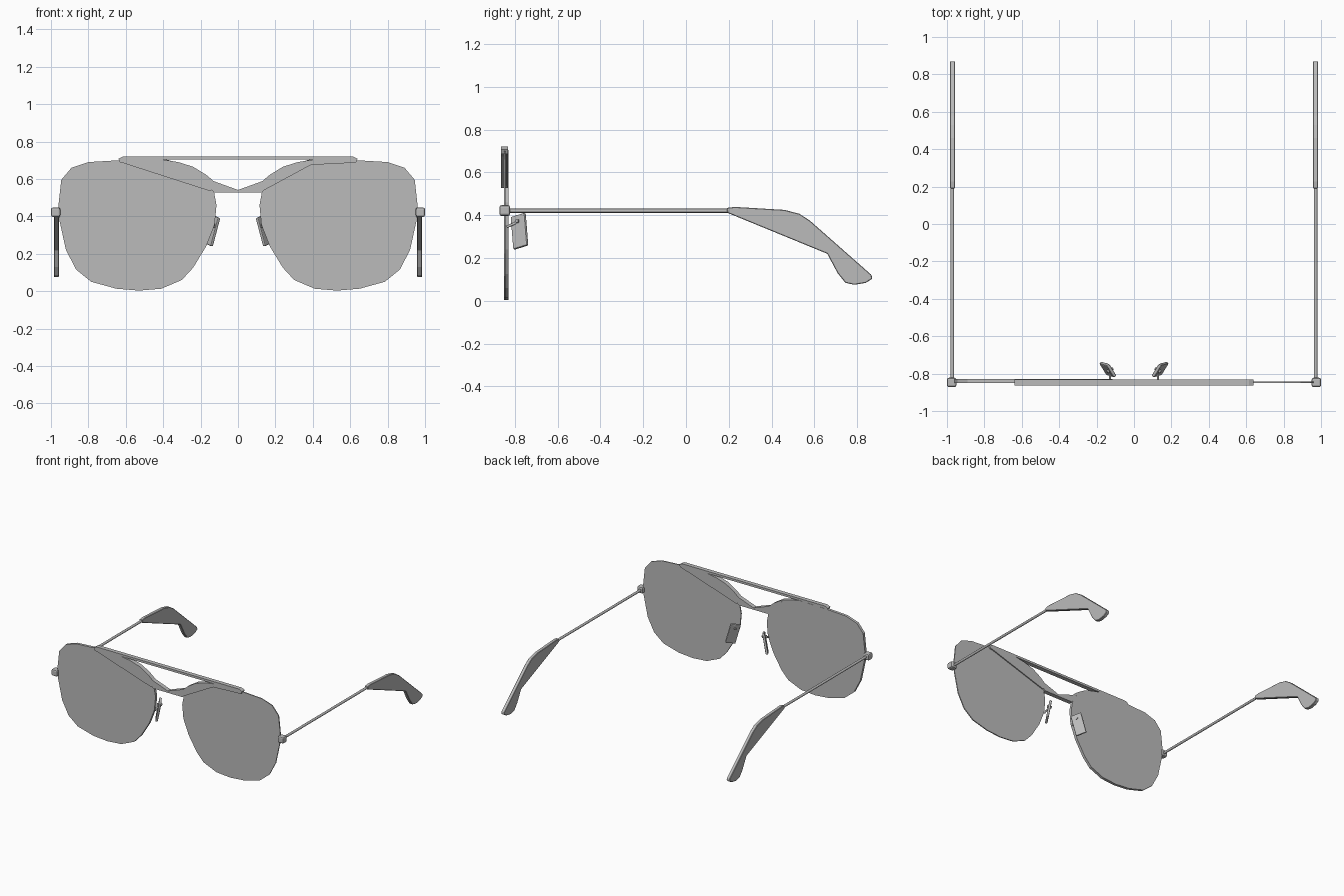
import bpy, bmesh
from mathutils import Matrix, Vector

cube = bpy.data.objects.get("Cube")
if cube:
    bpy.data.objects.remove(cube, do_unlink=True)

grey = bpy.data.materials.new("grey")
grey.use_nodes = True
colour = (0.5, 0.5, 0.5, 1)
grey.diffuse_color = colour
grey.node_tree.nodes["Principled BSDF"].inputs["Base Color"].default_value = colour


def finish(name, bm):
    bmesh.ops.recalc_face_normals(bm, faces=bm.faces)
    mesh = bpy.data.meshes.new(name)
    bm.to_mesh(mesh)
    bm.free()
    mesh.materials.append(grey)
    obj = bpy.data.objects.new(name, mesh)
    bpy.context.collection.objects.link(obj)
    return obj


def bevel(obj, width, segments=2):
    mod = obj.modifiers.new("soft_edges", "BEVEL")
    mod.width = width
    mod.segments = segments


def prism(name, points, push, inset=0, keep_ring=False, open_seam=False):
    """Extrude a closed outline by push; optionally shrink it or keep only its border."""
    bm = bmesh.new()
    face = bm.faces.new([bm.verts.new(p) for p in points])
    bm.normal_update()
    if inset:
        border = bmesh.ops.inset_region(bm, faces=[face], thickness=inset, use_even_offset=True)["faces"]
        bmesh.ops.delete(bm, geom=[face] if keep_ring else border, context="FACES")
    made = bmesh.ops.extrude_face_region(bm, geom=bm.faces[:], use_keep_orig=True)["geom"]
    bmesh.ops.translate(bm, verts=[v for v in made if isinstance(v, bmesh.types.BMVert)], vec=push)
    if open_seam:
        seam = [f for f in bm.faces if all(abs(v.co.x) < 1e-5 for v in f.verts)]
        bmesh.ops.delete(bm, geom=seam, context="FACES")
    return finish(name, bm)


def front_plate(name, outline, y0, y1, s=1, **options):
    return prism(name, [(s * x, y0, z) for x, z in outline], (0, y1 - y0, 0), **options)


def box(name, matrix, soft):
    bm = bmesh.new()
    bmesh.ops.create_cube(bm, size=1, matrix=matrix)
    obj = finish(name, bm)
    bevel(obj, soft)
    return obj


def rod(name, a, b, radius):
    a, b = Vector(a), Vector(b)
    bm = bmesh.new()
    turn = (b - a).to_track_quat("Z", "Y").to_matrix().to_4x4()
    bmesh.ops.create_cone(bm, cap_ends=True, segments=12, radius1=radius, radius2=radius,
                          depth=(b - a).length, matrix=Matrix.Translation((a + b) / 2) @ turn)
    obj = finish(name, bm)
    for p in obj.data.polygons:
        p.use_smooth = len(p.vertices) == 4


# Outlines: rim and brow as (x, z), temple tip as (y, z)
rim = [(.63, .70), (.80, .69), (.89, .66), (.945, .595), (.96, .46), (.955, .38), (.92, .22),
       (.865, .115), (.785, .05), (.65, .013), (.53, .003), (.41, .013), (.30, .06), (.24, .125),
       (.17, .24), (.125, .355), (.115, .46), (.13, .54), (.17, .605), (.275, .675), (.39, .705)]
brow = [(0, .72), (.615, .72), (.64, .708), (.63, .687), (.39, .675), (.14, .54), (.125, .527),
        (0, .527), (0, .541), (.13, .588), (.17, .622), (.24, .665), (.32, .69), (.40, .703), (0, .703)]
tip = [(.19, .434), (.227, .439), (.46, .425), (.53, .407), (.58, .374), (.867, .121), (.87, .103),
       (.84, .084), (.787, .075), (.745, .084), (.708, .13), (.66, .22), (.194, .411)]
gusset = [(.63, .69), (.39, .678), (.14, .54), (.15, .535)]

# Brow bar and bridge in one mirrored piece
bar = front_plate("brow_and_bridge", brow, -.864, -.831, open_seam=True)
bar.modifiers.new("mirror", "MIRROR")

for s, side in ((1, "left"), (-1, "right")):
    # Rim and lens; the right lens fills the rim to its back
    front_plate(side + "_rim", rim, -.86, -.834, s, inset=.018, keep_ring=True)
    front_plate(side + "_lens", rim, -.851, -.843, s, inset=.016)
    if s < 0:
        front_plate("right_lens_back", rim, -.843, -.83, s)
    # Slanted web between brow and lens
    y = -.839 if s > 0 else -.864
    front_plate(side + "_brow_web", gusset, y, y + .008, s)

    # Hinge block, temple rod and temple tip
    box(side + "_hinge", Matrix.Translation((s * .975, -.847, .422)) @ Matrix.Scale(.05, 4), .01)
    rod(side + "_temple", (s * .971, -.83, .421), (s * .971, .2, .421), .0095)
    sleeve = prism(side + "_temple_tip", [(s * .971 - .0135, y, z) for y, z in tip], (.027, 0, 0))
    bevel(sleeve, .003, 1)

    # Nose pad on a thin arm with a small screw
    width = Vector((s * .04, .065, .02))
    height = Vector((s * .04, .012, -.152))
    normal = width.cross(height).normalized() * .018
    centre = Vector((s * .14, -.778, .325))
    pad = Matrix((width, height, normal)).transposed().to_4x4()
    box(side + "_nose_pad", Matrix.Translation(centre) @ pad, .006)
    joint = centre - height * .3
    rod(side + "_pad_arm", (s * .128, -.838, .345), joint, .006)
    rod(side + "_pad_screw", joint - normal, joint + normal, .009)
